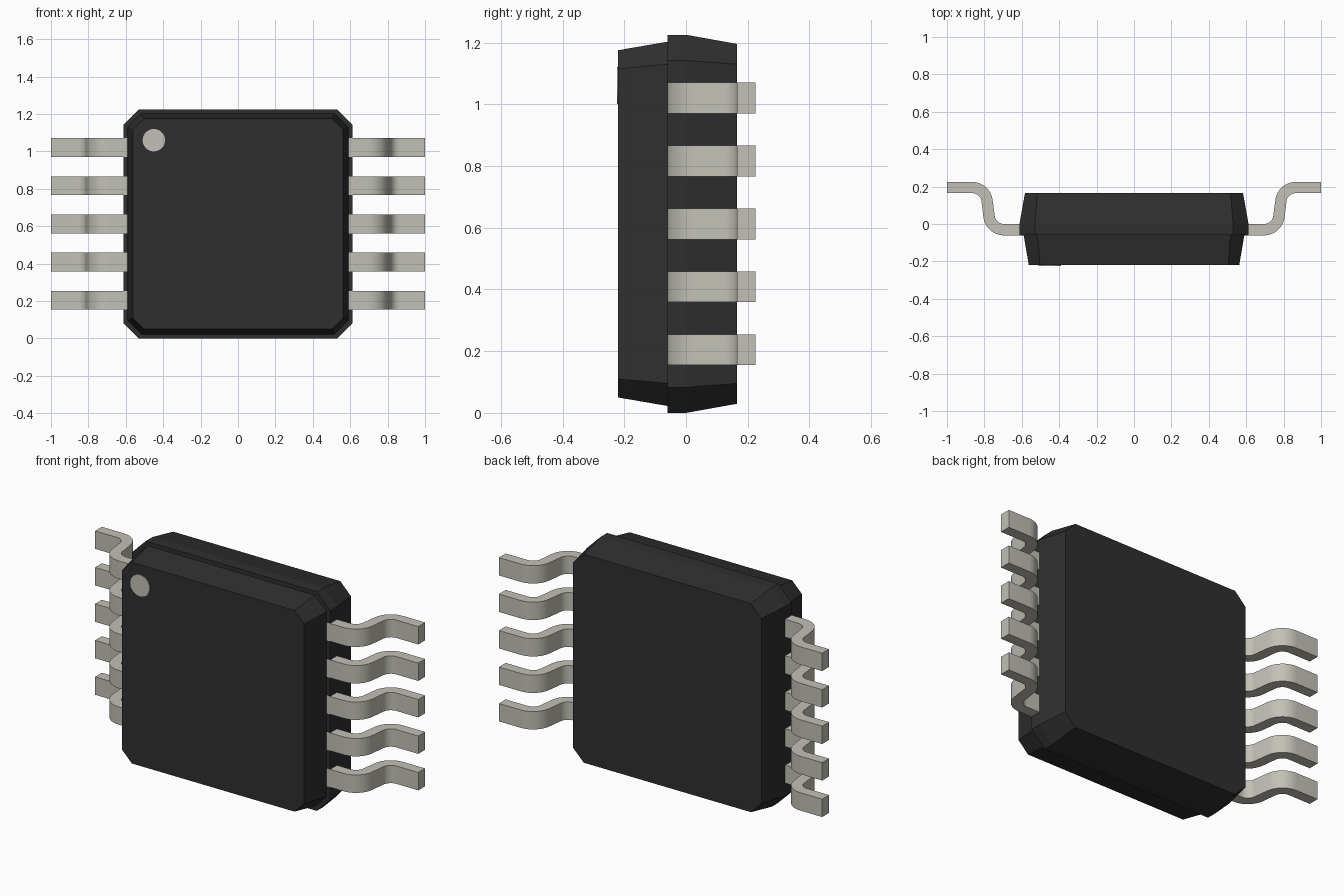
import bpy, bmesh, math
from mathutils import Matrix

if "Cube" in bpy.data.objects:
    bpy.data.objects.remove(bpy.data.objects["Cube"])

ZC = 0.6125  # height of the package centre


def material(name, rgb):
    m = bpy.data.materials.new(name)
    m.diffuse_color = (*rgb, 1)
    m.use_nodes = True
    m.node_tree.nodes["Principled BSDF"].inputs["Base Color"].default_value = m.diffuse_color
    return m


BLACK = material("black_plastic", (0.028, 0.028, 0.028))
METAL = material("tinned_metal", (0.54, 0.53, 0.47))


def finish(name, bm, mat, smooth=False):
    bmesh.ops.recalc_face_normals(bm, faces=bm.faces)
    mesh = bpy.data.meshes.new(name)
    bm.to_mesh(mesh)
    bm.free()
    mesh.materials.append(mat)
    ob = bpy.data.objects.new(name, mesh)
    bpy.context.collection.objects.link(ob)
    if smooth:
        bpy.ops.object.select_all(action='DESELECT')
        ob.select_set(True)
        bpy.context.view_layer.objects.active = ob
        bpy.ops.object.shade_smooth_by_angle(angle=math.radians(30))
    return ob


def loft(name, sections, mat):
    """Stack square sections with cut corners: (y, half size, corner cut)."""
    bm = bmesh.new()
    rings = []
    for y, h, c in sections:
        k = h - c
        pts = [(h, -k), (h, k), (k, h), (-k, h), (-h, k), (-h, -k), (-k, -h), (k, -h)]
        rings.append([bm.verts.new((x, y, ZC + z)) for x, z in pts])
    for a, b in zip(rings, rings[1:]):
        for i in range(8):
            j = (i + 1) % 8
            bm.faces.new((a[i], a[j], b[j], b[i]))
    bm.faces.new(rings[0])
    bm.faces.new(rings[-1])
    return finish(name, bm, mat)


# Two moulded halves of the package
loft("body_back", [(-0.06, 0.6125, 0.083), (0.0, 0.6125, 0.083), (0.165, 0.583, 0.066)], BLACK)
loft("body_front", [(-0.22, 0.5625, 0.06), (-0.06, 0.59, 0.073)], BLACK)

# Round marker in the upper left corner of the front
bm = bmesh.new()
bmesh.ops.create_cone(bm, cap_ends=True, segments=32, radius1=0.06, radius2=0.06, depth=0.008,
                      matrix=Matrix.Translation((-0.45, -0.22, 1.06)) @ Matrix.Rotation(math.pi / 2, 4, 'X'))
finish("corner_marker", bm, METAL)


def arc(cx, cy, r, a0, a1, n=10):
    return [(cx + r * math.cos(math.radians(a0 + (a1 - a0) * i / n)),
             cy + r * math.sin(math.radians(a0 + (a1 - a0) * i / n))) for i in range(n + 1)]


def pin(name, side, z):
    """S-bent flat lead: outer and inner outlines joined into a strip."""
    outer = [(0.59, -0.061)] + arc(0.695, 0.05, 0.111, -90, -8) + arc(0.865, 0.115, 0.05, 172, 90) + [(1.0, 0.165)]
    inner = [(0.59, 0.0)] + arc(0.695, 0.05, 0.05, -90, -8) + arc(0.865, 0.115, 0.11, 172, 90) + [(1.0, 0.225)]
    bm = bmesh.new()
    rings = []
    for (ox, oy), (ix, iy) in zip(outer, inner):
        rings.append([bm.verts.new(p) for p in ((side * ox, oy, z - 0.05), (side * ox, oy, z + 0.05),
                                                (side * ix, iy, z + 0.05), (side * ix, iy, z - 0.05))])
    for a, b in zip(rings, rings[1:]):
        for i in range(4):
            j = (i + 1) % 4
            bm.faces.new((a[i], a[j], b[j], b[i]))
    bm.faces.new(rings[0])
    bm.faces.new(rings[-1])
    finish(name, bm, METAL, smooth=True)


# Five leads on each side
for label, side in (("left", -1), ("right", 1)):
    for i in range(5):
        pin(f"{label}_pin_{i + 1}", side, ZC + (i - 2) * 0.204)
